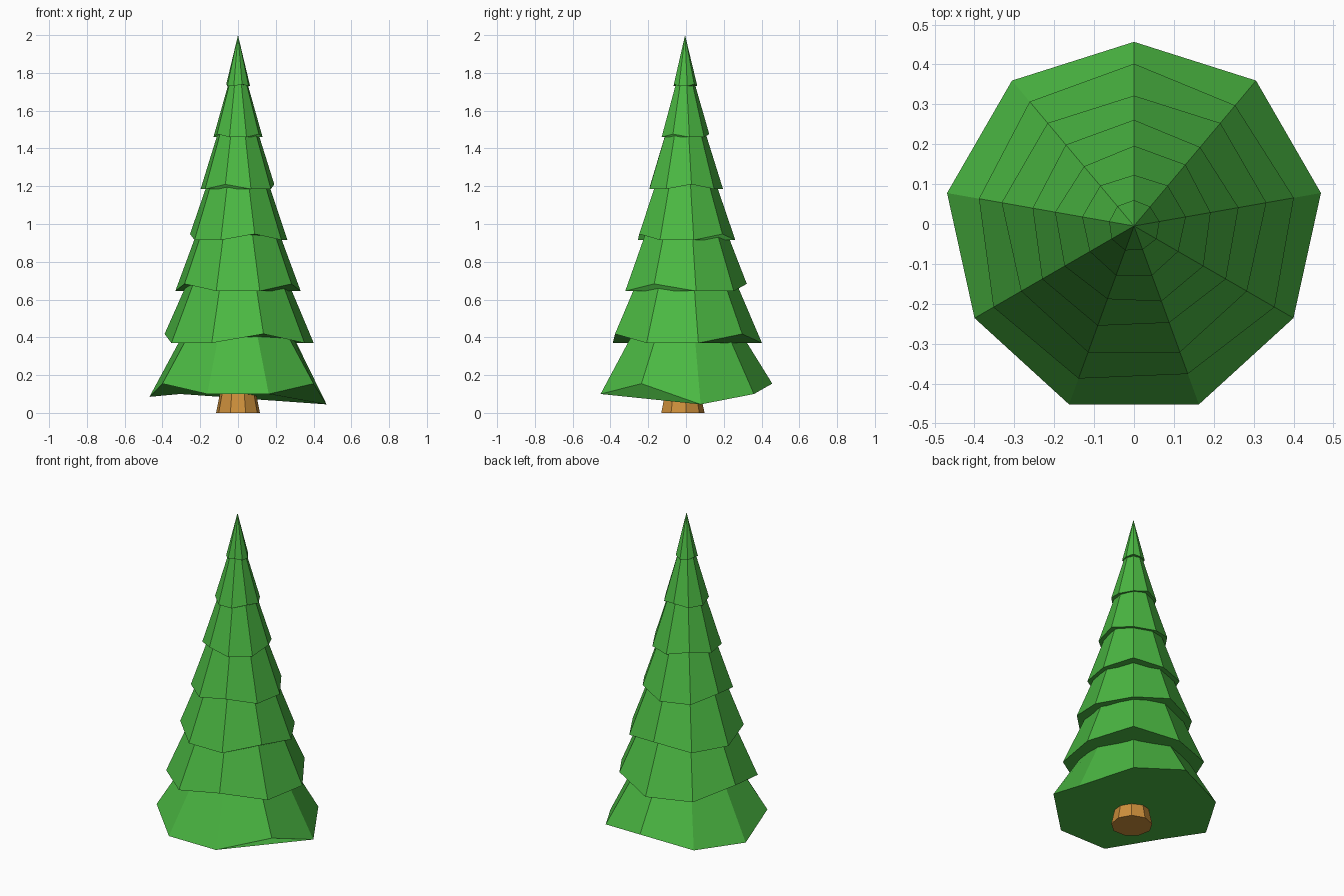
import bpy, bmesh
from math import sin, cos, radians

if "Cube" in bpy.data.objects:
    bpy.data.objects.remove(bpy.data.objects["Cube"])

SIDES = 9
ANGLES = [90 + 40 * i for i in range(SIDES)]      # 90,130,170,210,250,290,330,10,50


def material(name, rgb):
    m = bpy.data.materials.new(name)
    m.diffuse_color = (*rgb, 1)
    m.use_nodes = True
    m.node_tree.nodes["Principled BSDF"].inputs["Base Color"].default_value = m.diffuse_color
    return m


def ring_point(r, angle, z, cy):
    a = radians(angle)
    return (r * cos(a), cy + r * sin(a), z)


def loft(name, lower, upper, mat):
    """Closed solid between a lower ring and an upper ring (or a single apex point)."""
    bm = bmesh.new()
    lo = [bm.verts.new(p) for p in lower]
    up = [bm.verts.new(p) for p in upper]
    n = len(lo)
    bm.faces.new(lo[::-1])
    for i in range(n):
        j = (i + 1) % n
        if len(up) == 1:
            bm.faces.new((lo[i], lo[j], up[0]))
        else:
            bm.faces.new((lo[i], lo[j], up[j], up[i]))
    if len(up) > 1:
        bm.faces.new(up)
    mesh = bpy.data.meshes.new(name)
    bm.to_mesh(mesh)
    bm.free()
    mesh.materials.append(mat)
    bpy.context.collection.objects.link(bpy.data.objects.new(name, mesh))


green = material("needles", (0.07, 0.48, 0.055))
brown = material("bark", (0.62, 0.28, 0.045))

# Trunk, tapering up into the lowest tier
loft("trunk",
     [ring_point(0.118, a, 0.0, -0.02) for a in ANGLES],
     [ring_point(0.085, a, 0.16, -0.02) for a in ANGLES], brown)

# Foliage tiers: hem radius, hem height, lift of every third corner,
# first lifted corner, top radius, top height
tiers = [
    (0.476, 0.10, 0.055, 0, 0.26, 0.48),
    (0.407, 0.37, 0.048, 2, 0.245, 0.75),
    (0.337, 0.645, 0.038, 0, 0.20, 1.01),
    (0.266, 0.915, 0.032, 2, 0.145, 1.27),
    (0.201, 1.185, 0.025, 1, 0.09, 1.54),
    (0.132, 1.46, 0.016, 0, 0.035, 1.80),
    (0.065, 1.73, 0.010, 2, 0.0, 2.0),
]
CY = -0.005
for t, (r, z, lift, first, top_r, top_z) in enumerate(tiers):
    hem = []
    for i, a in enumerate(ANGLES):
        raised = i % 3 == first
        hz = z + lift if raised else z
        # Two drooping side corners on the lowest tier
        if t == 0 and i in (2, 7):
            hz = 0.085 if i == 2 else 0.045
        hem.append(ring_point(r * (0.97 if raised else 1), a, hz, CY))
    if top_r:
        top = [ring_point(top_r, a, top_z, CY) for a in ANGLES]
    else:
        top = [(0, CY, top_z)]
    loft(f"foliage_tier_{t + 1}", hem, top, green)
